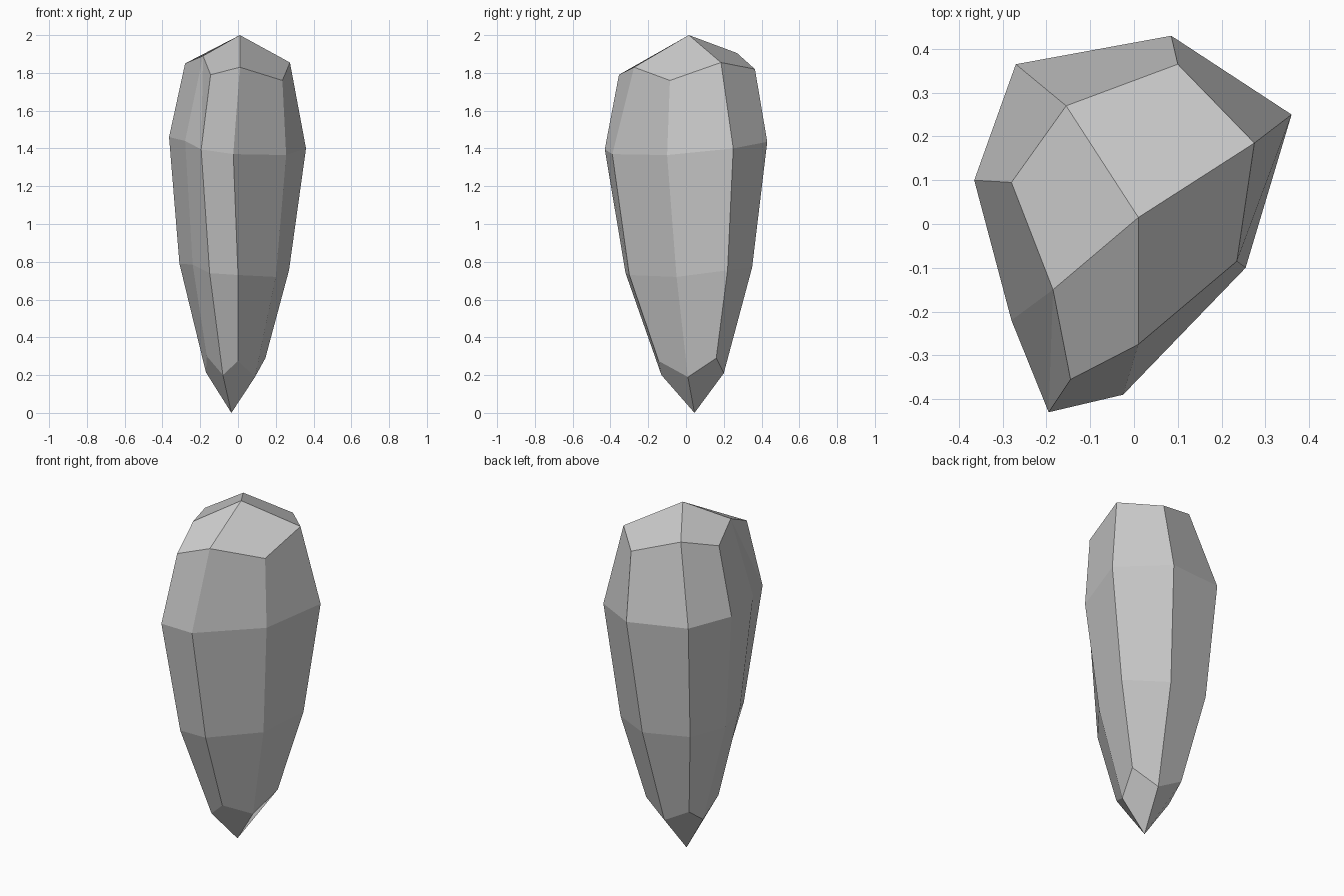
import bpy, bmesh

if "Cube" in bpy.data.objects:
    bpy.data.objects.remove(bpy.data.objects["Cube"])

# Irregular eight-sided rings, listed from the foot up, same corner order in each
RINGS = [
    [(0, .2, .21), (.145, .16, .29), (.09, .01, .19), (0, -.145, .275),
     (-.08, -.13, .2), (-.165, -.065, .3), (-.17, .085, .215), (-.16, .2, .3)],
    [(.038, .35, .77), (.27, .22, .755), (.2, -.05, .72), (0, -.30, .73),
     (-.15, -.32, .74), (-.24, -.155, .785), (-.31, .075, .79), (-.24, .305, .8)],
    [(.085, .43, 1.435), (.36, .25, 1.4), (.255, -.1, 1.365), (-.025, -.39, 1.37),
     (-.195, -.43, 1.395), (-.28, -.22, 1.44), (-.365, .1, 1.46), (-.27, .365, 1.465)],
    [(.1, .365, 1.82), (.275, .185, 1.855), (.235, -.085, 1.76), (.01, -.275, 1.83),
     (-.145, -.355, 1.79), (-.185, -.15, 1.89), (-.28, .095, 1.85), (-.155, .27, 1.905)],
]
TIP, PEAK = (-.035, .045, 0), (.01, .015, 2)

bm = bmesh.new()
rings = [[bm.verts.new(p) for p in ring] for ring in RINGS]
tip, peak = bm.verts.new(TIP), bm.verts.new(PEAK)

# Side facets
for lo, hi in zip(rings, rings[1:]):
    for i in range(8):
        j = (i + 1) % 8
        if hi is rings[3] and i == 4:  # creased facet at the front left
            bm.faces.new((lo[i], hi[5], lo[j]))
            bm.faces.new((lo[i], hi[i], hi[5]))
        else:
            bm.faces.new((lo[i], lo[j], hi[j], hi[i]))

# Four kite facets at each end
for k in range(0, 8, 2):
    bm.faces.new([tip] + [rings[0][(k + n) % 8] for n in range(3)])
    bm.faces.new([peak] + [rings[3][(k + 1 + n) % 8] for n in range(3)])

bmesh.ops.recalc_face_normals(bm, faces=bm.faces)
mesh = bpy.data.meshes.new("crystal_rock")
bm.to_mesh(mesh)
bm.free()
bpy.context.collection.objects.link(bpy.data.objects.new("crystal_rock", mesh))
